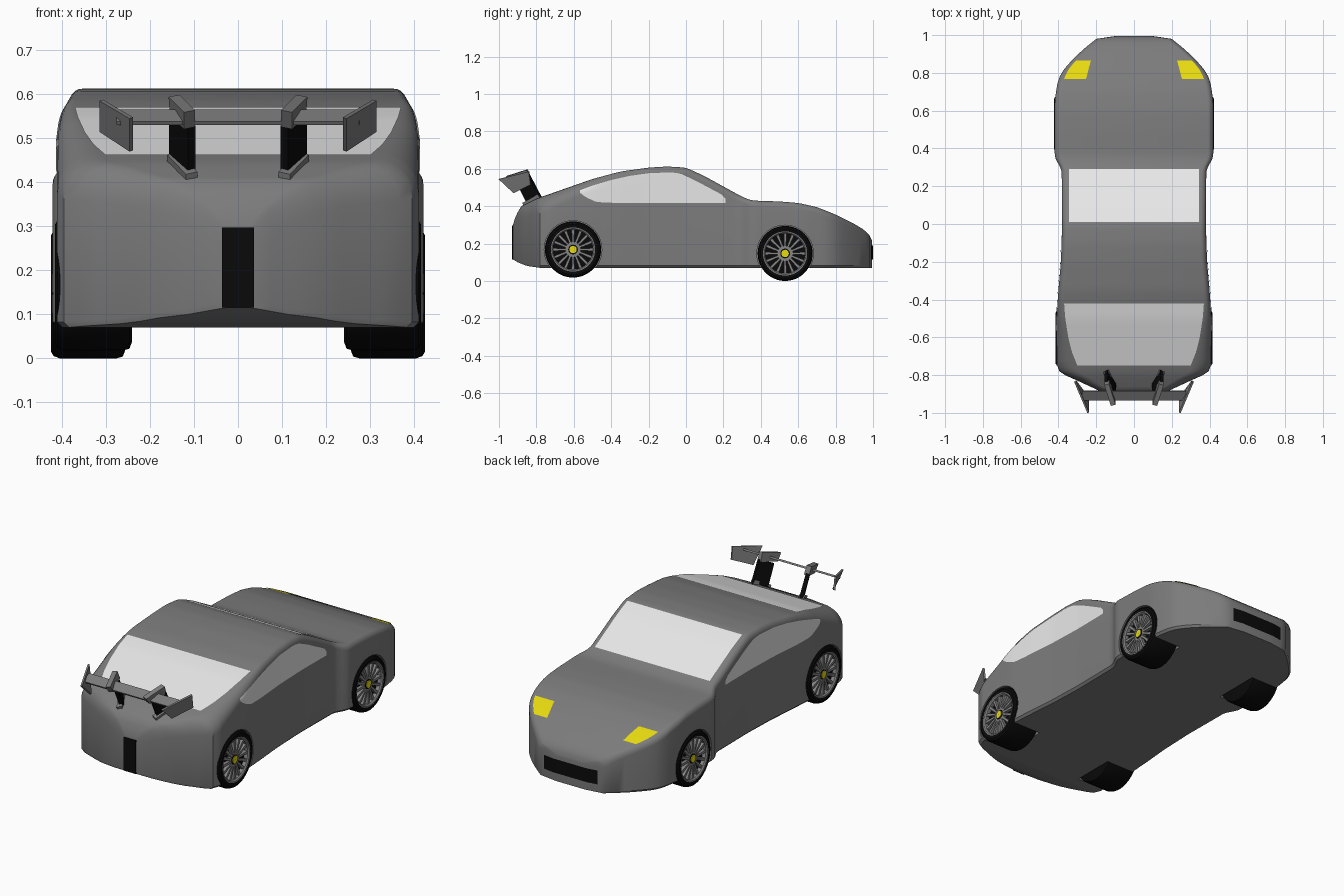
import bpy, bmesh, math
from mathutils import Vector

cube = bpy.data.objects.get("Cube")
if cube:
    bpy.data.objects.remove(cube, do_unlink=True)


def material(name, r, g, b):
    m = bpy.data.materials.new(name)
    m.use_nodes = True
    m.diffuse_color = (r, g, b, 1)
    bsdf = next(n for n in m.node_tree.nodes if n.type == 'BSDF_PRINCIPLED')
    bsdf.inputs["Base Color"].default_value = (r, g, b, 1)
    bsdf.inputs["Roughness"].default_value = 0.6
    return m


PAINT = material("grey paint", 0.2, 0.2, 0.2)
BLACK = material("black", 0.003, 0.003, 0.003)
GLASS = material("pale glass", 0.8, 0.8, 0.8)
YELLOW = material("yellow", 0.8, 0.7, 0.005)
METAL = material("wheel metal", 0.24, 0.24, 0.24)


def make(name, verts, faces, mat, outward=None, smooth=True):
    """Mesh object from points; open sheets are turned to face outward."""
    bm = bmesh.new()
    vs = [bm.verts.new(v) for v in verts]
    for f in faces:
        bm.faces.new([vs[i] for i in f])
    bmesh.ops.remove_doubles(bm, verts=bm.verts, dist=1e-5)
    bmesh.ops.recalc_face_normals(bm, faces=bm.faces)
    if outward:
        for f in bm.faces:
            f.normal_update()
            if f.normal.dot(Vector(outward)) < 0:
                f.normal_flip()
    me = bpy.data.meshes.new(name)
    bm.to_mesh(me)
    bm.free()
    me.materials.append(mat)
    ob = bpy.data.objects.new(name, me)
    bpy.context.collection.objects.link(ob)
    if smooth:
        shade(ob)
    return ob


def shade(ob):
    bpy.ops.object.select_all(action='DESELECT')
    ob.select_set(True)
    bpy.context.view_layer.objects.active = ob
    bpy.ops.object.shade_smooth_by_angle(angle=math.radians(32))


def grid_faces(rows, cols, wrap=False):
    return [(i * cols + j, i * cols + (j + 1) % cols,
             (i + 1) * cols + (j + 1) % cols, (i + 1) * cols + j)
            for i in range(rows - 1) for j in range(cols if wrap else cols - 1)]


def lerp(pts, y):
    if y <= pts[0][0]:
        return pts[0][1]
    for (a, p), (b, q) in zip(pts, pts[1:]):
        if y <= b:
            return p + (q - p) * (y - a) / (b - a)
    return pts[-1][1]


def curve(pts, y):
    """Interpolated profile, softened away from the two ends."""
    s = 0.02 if -0.72 < y < 0.88 else 0
    return sum(lerp(pts, y + k * s) for k in (-1, -.5, 0, .5, 1)) / 5


# Body profiles along the length
TOP = [(-.925, .30), (-.91, .35), (-.88, .40), (-.8, .44), (-.7, .475), (-.5, .545),
       (-.35, .585), (-.2, .606), (-.1, .612), (0, .606), (.1, .56), (.2, .505),
       (.3, .45), (.35, .43), (.5, .425), (.6, .417), (.7, .395), (.8, .355),
       (.9, .305), (.95, .275), (.98, .245), (.995, .215)]
WIDTH = [(-.925, .04), (-.88, .19), (-.82, .32), (-.8, .365), (-.78, .395), (-.74, .41),
         (-.5, .41), (-.35, .4), (-.2, .387), (0, .38), (.29, .383), (.35, .42),
         (.65, .42), (.75, .405), (.8, .385), (.85, .345), (.9, .295), (.94, .25),
         (.98, .2), (.995, .1)]
BOTTOM = [(-.925, .115), (-.9, .1), (-.85, .08), (-.78, .07), (1, .07)]
CORNER_X = [(-.75, .1), (-.42, .032), (0, .03), (1, .03)]
CORNER_Z = [(-.9, .06), (-.75, .09), (-.42, .04), (0, .035), (1, .03)]


def section(y):
    w = curve(WIDTH, y)
    return (w, curve(TOP, y), curve(BOTTOM, y),
            min(curve(CORNER_X, y), w * .3), curve(CORNER_Z, y))


def side_x(y, z):
    w, t, b, dx, dz = section(y)
    u = min(1, max(0, (z - t + dz) / dz))
    return w - dx + dx * math.sqrt(1 - u * u)


def half_ring(y):
    w, t, b, dx, dz = section(y)
    arc = [(w - dx + dx * math.cos(a), t - dz + dz * math.sin(a))
           for a in (math.pi / 12 * k for k in range(7))]
    return [(w - .012, b), (w, b + .012)] + arc


# Body shell lofted from tail to nose
inner = [-.9 + .02 * k for k in range(95)]
stations = sorted(set([-.925, -.913, .985, .995] + [round(y, 3) for y in inner]))
verts = []
for y in stations:
    half = half_ring(y)
    verts += [(x, y, z) for x, z in half] + [(-x, y, z) for x, z in reversed(half)]
n = len(verts) // len(stations)
faces = grid_faces(len(stations), n, True)
faces += [tuple(range(n)), tuple(range(len(verts) - n, len(verts)))]
body = make("body", verts, faces, PAINT, smooth=False)


def lathe(name, profile, y, z, side, mat, seg=48):
    """Turn (radius, x) points around a sideways axle."""
    pts = [(side * x, y + r * math.cos(2 * math.pi * k / seg),
            z + r * math.sin(2 * math.pi * k / seg))
           for r, x in profile for k in range(seg)]
    return make(name, pts, [f for f in grid_faces(len(profile), seg, True)], mat)


def cap_profile(r, x0, x1):
    return [(1e-3, x0), (r, x0), (r, x1), (1e-3, x1)]


def slab(name, quad, thick, mat):
    """Flat plate through four corners."""
    q = [Vector(p) for p in quad]
    nrm = (q[2] - q[0]).cross(q[3] - q[1]).normalized() * thick / 2
    pts = [p + nrm for p in q] + [p - nrm for p in q]
    fs = [(0, 1, 2, 3), (7, 6, 5, 4)] + [(k, (k + 1) % 4, (k + 1) % 4 + 4, k + 4) for k in range(4)]
    return make(name, pts, fs, mat, smooth=False)


def wheel(name, y, z, r, x0, x1, side):
    # Arch cut into the body
    cutter = lathe("arch_cutter", [(0, x0 - .01), (r + .004, x0 - .01), (r + .004, .6), (0, .6)],
                   y, z, side, PAINT)
    cutter.hide_render = True
    mod = body.modifiers.new("arch", 'BOOLEAN')
    mod.operation, mod.solver, mod.object = 'DIFFERENCE', 'EXACT', cutter
    bpy.context.view_layer.objects.active = body
    bpy.ops.object.modifier_apply(modifier=mod.name)
    bpy.data.objects.remove(cutter, do_unlink=True)
    # Tyre, rim, spokes and hub
    lathe(name + "_tyre", [(0, x0), (r - .02, x0), (r - .004, x0 + .006), (r, x0 + .02),
                           (r, x1 - .02), (r - .005, x1 - .006), (r - .015, x1),
                           (.118, x1 - .002), (.115, x1 - .03), (0, x1 - .03)], y, z, side, BLACK)
    lathe(name + "_rim", [(.106, x1 - .028), (.106, x1 - .008), (.112, x1 - .002),
                          (.118, x1 - .001), (.118, x1 - .028)], y, z, side, METAL)
    lathe(name + "_hub", cap_profile(.042, x1 - .03, x1 - .013), y, z, side, METAL, 24)
    lathe(name + "_hub_ring", cap_profile(.026, x1 - .03, x1 - .011), y, z, side, BLACK, 24)
    lathe(name + "_hub_cap", cap_profile(.02, x1 - .03, x1 - .008), y, z, side, YELLOW, 16)
    pts, fs = [], []
    for k in range(16):
        a = 2 * math.pi * k / 16
        for rad, hw in ((.035, .005), (.109, .0075)):
            for s in (-1, 1):
                for x in (x1 - .028, x1 - .01):
                    pts.append((side * x, y + rad * math.cos(a) - s * hw * math.sin(a),
                                z + rad * math.sin(a) + s * hw * math.cos(a)))
        o = 8 * k
        fs += [tuple(o + i for i in f) for f in ((0, 1, 3, 2), (4, 6, 7, 5), (0, 4, 5, 1),
                                                 (2, 3, 7, 6), (1, 5, 7, 3), (0, 2, 6, 4))]
    make(name + "_spokes", pts, fs, METAL, smooth=False)


def sheet(name, lo, hi, bounds, mat, place, outward, rows=20, cols=4):
    """Thin panel: bounds(t) gives the two edges, place(t, u) the point."""
    pts = []
    for i in range(rows + 1):
        t = lo + (hi - lo) * i / rows
        a, b = bounds(t)
        pts += [place(t, a + (b - a) * j / cols) for j in range(cols + 1)]
    return make(name, pts, grid_faces(rows + 1, cols + 1), mat, outward)


def on_top(y, x):
    return (x, y, curve(TOP, y) + .003)


# Nose and tail screens
sheet("nose_windscreen", .01, .29, lambda y: (-.345, .345), GLASS, on_top, (0, 0, 1))
REAR_EDGE = [(-.75, .30), (-.68, .328), (-.6, .348), (-.5, .364), (-.42, .37)]
sheet("tail_window", -.75, -.42, lambda y: (-lerp(REAR_EDGE, y), lerp(REAR_EDGE, y)),
      GLASS, on_top, (0, 0, 1))

# Grille on the nose and vent strip on the tail
sheet("grille", -.16, .16, lambda x: (.115, .19), BLACK,
      lambda x, z: (x, .999 - max(0, abs(x) - .1) * .15, z), (0, 1, 0), 16, 1)
slab("tail_strip", [(-.036, -.926, .115), (.036, -.926, .115),
                    (.036, -.926, .296), (-.036, -.926, .296)], .008, BLACK)

WIN_TOP = [(-.567, .485), (-.5, .51), (-.4, .54), (-.3, .562), (-.2, .576), (-.08, .581),
           (-.03, .574), (.05, .537), (.2, .457), (.21, .44)]
WIN_LOW = [(-.567, .472), (-.54, .45), (-.48, .422), (-.4, .418), (.21, .418)]

for side, label in ((1, "left"), (-1, "right")):
    # Side window and headlight
    sheet(label + "_side_window", -.567, .21, lambda y: (lerp(WIN_LOW, y), lerp(WIN_TOP, y)),
          GLASS, lambda y, z: (side * (side_x(y, z) + .003), y, z), (side, 0, 0), 40, 5)
    sheet(label + "_headlight", .767, .866,
          lambda y: (.254 - (y - .767) * .26, .37 - (y - .767) * .3 - (y - .767) ** 2 * 3.5),
          YELLOW, lambda y, x: on_top(y, side * x), (0, 0, 1), 8, 2)

    # Wheels
    wheel(label + "_nose_wheel", .53, .147, .147, .255, .424, side)
    wheel(label + "_tail_wheel", -.604, .168, .15, .24, .415, side)

    # Wing end plate, post, cap and foot
    def plate(name, pts, thick, mat):
        slab(label + name, [(side * x, y, z) for x, y, z in pts], thick, mat)
    plate("_wing_end", [(.31, -.84, .585), (.31, -.83, .515), (.242, -.92, .47), (.242, -1, .545)],
          .01, PAINT)
    plate("_wing_post", [(.148, -.835, .56), (.148, -.775, .445), (.105, -.845, .41),
                         (.105, -.90, .525)], .02, BLACK)
    plate("_wing_cap", [(.145, -.85, .595), (.142, -.83, .55), (.11, -.93, .522), (.11, -.96, .56)],
          .026, PAINT)
    plate("_wing_foot", [(.148, -.79, .465), (.148, -.77, .44), (.105, -.86, .395),
                         (.105, -.87, .42)], .028, PAINT)

# Wing blade
slab("wing_blade", [(-.275, -.885, .56), (.275, -.885, .56), (.275, -.932, .533),
                    (-.275, -.932, .533)], .01, PAINT)
shade(body)
